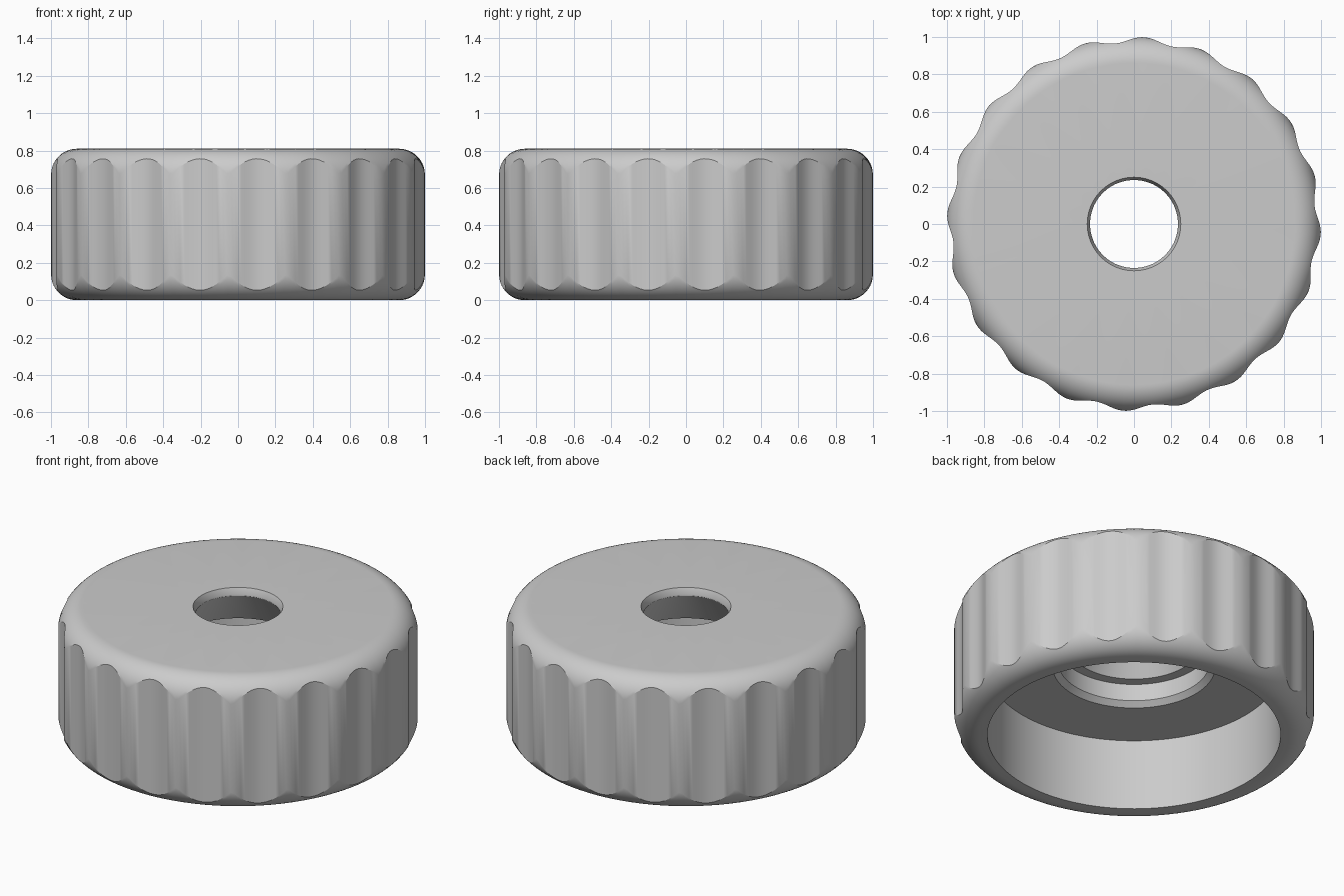
import bpy, bmesh, math

if "Cube" in bpy.data.objects:
    bpy.data.objects.remove(bpy.data.objects["Cube"])

H, R, F = 0.81, 1.0, 0.14      # height, crest radius, rim fillet radius
FLUTES, DEPTH = 20, 0.03       # grip grooves
PHASE = math.radians(6)
SEG, ARC = 320, 10


def profile(a):
    """Closed (radius, z) section of the knob at angle a."""
    r = R - DEPTH * (0.5 + 0.5 * math.cos(FLUTES * (a - PHASE)))
    lim = math.acos(min(1, (r - (R - F)) / F))
    arc = [math.pi / 2 + (lim - math.pi / 2) * i / ARC for i in range(ARC + 1)]
    top = [(R - F + F * math.cos(t), H - F + F * math.sin(t)) for t in arc]
    bottom = [(q, H - z) for q, z in reversed(top)]
    # underside pocket, stepped recess, tapered bore and top chamfer
    inner = [(0.815, 0), (0.815, 0.436), (0.45, 0.436), (0.42, 0.466),
             (0.42, 0.57), (0.36, 0.57), (0.235, 0.765), (0.235, 0.775), (0.25, H)]
    return top + bottom + inner


# Fluted knob: sweep the section round z, fading the fillet into each groove
bm = bmesh.new()
rings = []
for i in range(SEG):
    a = 2 * math.pi * i / SEG
    c, s = math.cos(a), math.sin(a)
    rings.append([bm.verts.new((r * c, r * s, z)) for r, z in profile(a)])
n = len(rings[0])
for i in range(SEG):
    p, q = rings[i], rings[(i + 1) % SEG]
    for j in range(n):
        k = (j + 1) % n
        bm.faces.new((p[j], p[k], q[k], q[j]))
bmesh.ops.recalc_face_normals(bm, faces=bm.faces)
mesh = bpy.data.meshes.new("fluted_knob")
bm.to_mesh(mesh)
bm.free()
knob = bpy.data.objects.new("fluted_knob", mesh)
bpy.context.collection.objects.link(knob)
bpy.context.view_layer.objects.active = knob
knob.select_set(True)
bpy.ops.object.shade_smooth_by_angle(angle=math.radians(25))
